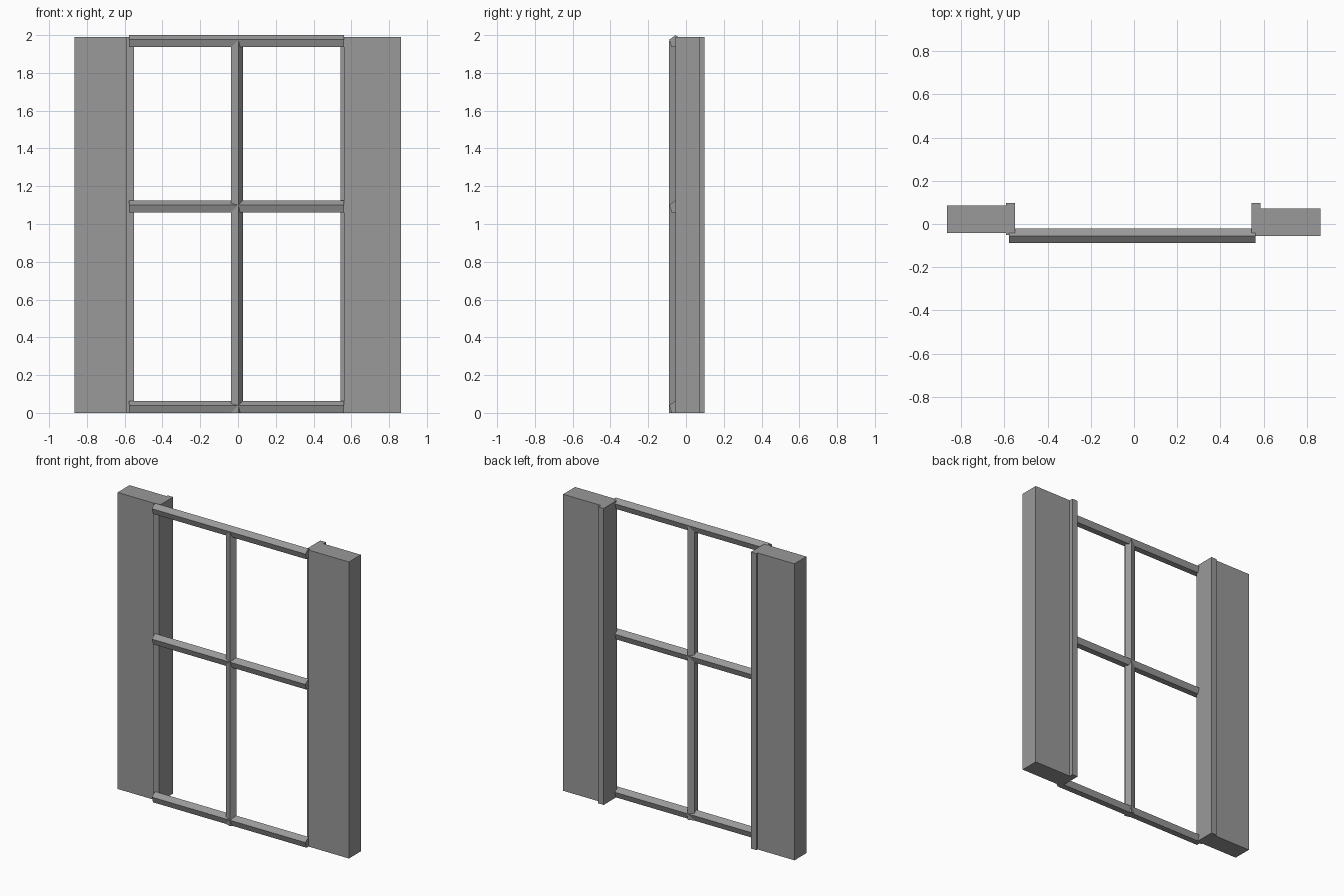
import bpy
import math
from mathutils import Matrix

default_cube = bpy.data.objects.get("Cube")
if default_cube:
    bpy.data.objects.remove(default_cube, do_unlink=True)

# One flat colour for the whole frame
grey = bpy.data.materials.new("plain_grey")
grey.use_nodes = True
colour = (0.32, 0.32, 0.32, 1)
grey.diffuse_color = colour
grey.node_tree.nodes["Principled BSDF"].inputs["Base Color"].default_value = colour

TOP = 1.99             # height of the posts
BAR_R = 0.0355         # radius of the five-sided bars
BAR_Y = -0.055         # depth of the bar centres


def box(name, x, y, z):
    """Box from (min, max) pairs on each axis."""
    bpy.ops.mesh.primitive_cube_add(size=1)
    ob = bpy.context.object
    ob.name = name
    ranges = (x, y, z)
    size = [hi - lo for lo, hi in ranges]
    centre = [(hi + lo) / 2 for lo, hi in ranges]
    ob.data.transform(Matrix.Translation(centre) @ Matrix.Diagonal((*size, 1)))
    ob.data.materials.append(grey)


def bar(name, length, centre, upright):
    """Five-sided bar; its ridge points up, or to +x when upright."""
    bpy.ops.mesh.primitive_cylinder_add(vertices=5, radius=BAR_R, depth=length)
    ob = bpy.context.object
    ob.name = name
    # The primitive's first corner lies on +y
    if upright:
        turn = Matrix.Rotation(-math.pi / 2, 4, 'Z')
    else:
        turn = Matrix.Rotation(math.pi / 2, 4, 'X') @ Matrix.Rotation(math.pi / 2, 4, 'Y')
    ob.data.transform(Matrix.Translation(centre) @ turn)
    ob.data.materials.append(grey)


# Side posts, set at slightly different depths
box("right_post", (-0.865, -0.575), (-0.042, 0.085), (0, TOP))
box("left_post", (0.562, 0.862), (-0.055, 0.072), (0, TOP))

# Inner trim strips that stand proud at the back
box("right_trim", (-0.592, -0.55), (-0.05, 0.098), (0, TOP))
box("left_trim", (0.543, 0.585), (-0.045, 0.098), (0, TOP))

# Three rails and one upright dividing the opening
base = BAR_R * math.cos(math.pi / 5)
for name, z in (("bottom_rail", base), ("middle_rail", 1.0895), ("top_rail", 2 - BAR_R)):
    bar(name, 1.14, (-0.008, BAR_Y, z), False)
bar("centre_upright", 1.97, (-0.009, BAR_Y, 0.985), True)
